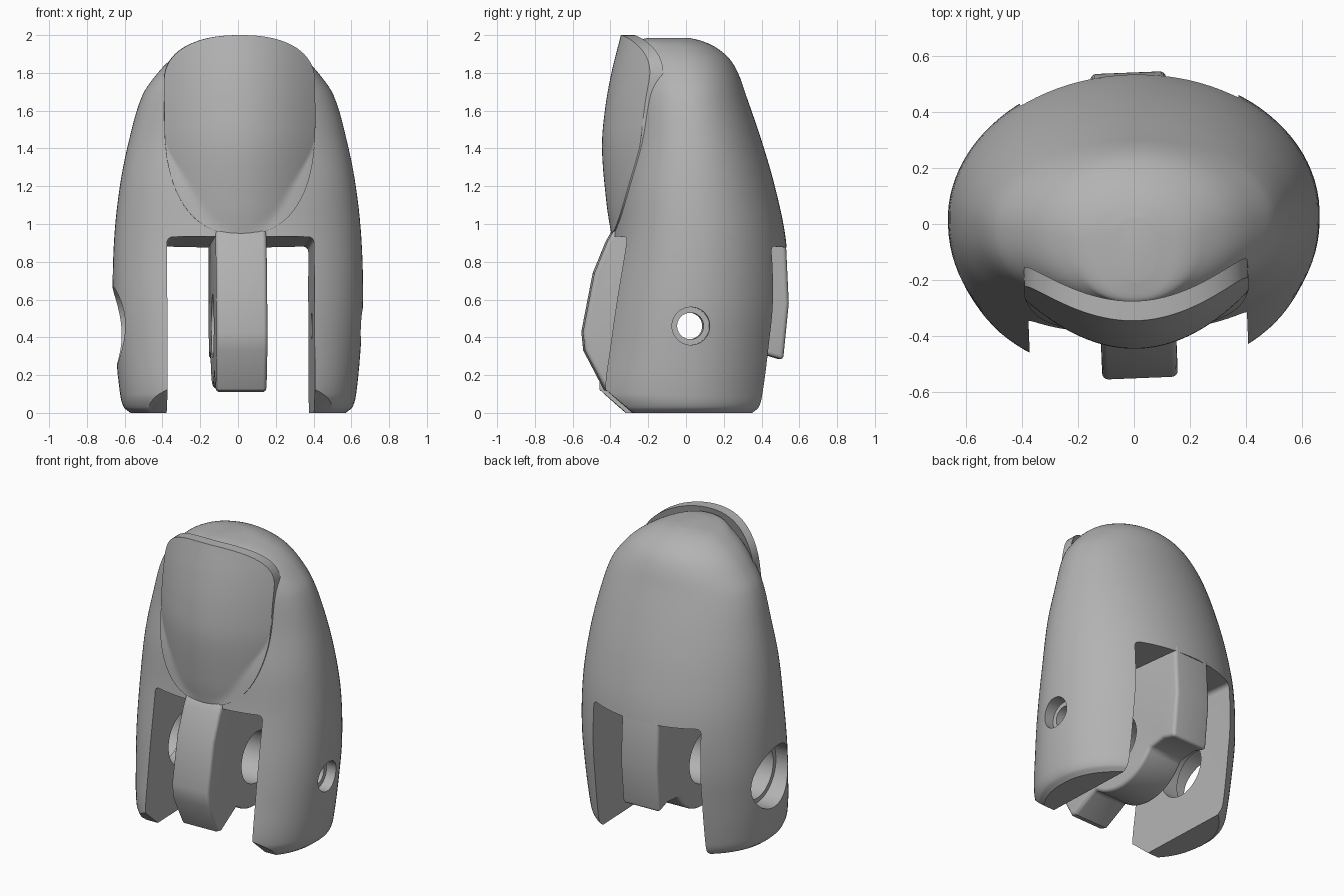
import bpy, bmesh, math

cube = bpy.data.objects.get("Cube")
if cube:
    bpy.data.objects.remove(cube, do_unlink=True)

grey = bpy.data.materials.new("plain_grey")
grey.use_nodes = True
COLOUR = (0.45, 0.45, 0.45, 1)
grey.diffuse_color = COLOUR
grey.node_tree.nodes["Principled BSDF"].inputs["Base Color"].default_value = COLOUR

TWIST = 0.04            # the whole model is turned slightly about z
SLOT, WEB = 0.39, 0.135  # half widths of the slot and of the middle prong
AXIS_Z = 0.46           # height of the hinge axis

# Body sections: height, half width, front y, back y
SECTIONS = [
    (0, .57, -.47, .46), (.03, .605, -.5, .485), (.1, .625, -.53, .5),
    (.35, .65, -.49, .525), (.6, .663, -.447, .545), (.92, .655, -.39, .528),
    (1.2, .625, -.36, .47), (1.45, .575, -.317, .397), (1.68, .507, -.3, .318),
    (1.8, .425, -.295, .275), (1.88, .345, -.29, .225), (1.94, .25, -.28, .15),
    (1.97, .17, -.27, .08), (1.985, .07, -.2, .02)]
# Nail centre line: height, y
NAIL = [(.94, -.395), (1.1, -.42), (1.4, -.445), (1.6, -.43), (1.8, -.395), (2, -.345)]


def smooth_lookup(rows, z):
    """Smooth interpolation of table rows by their first column."""
    z = min(max(z, rows[0][0]), rows[-1][0])
    last = len(rows) - 1
    i = max(k for k in range(last) if rows[k][0] <= z)
    h = rows[i + 1][0] - rows[i][0]
    t = (z - rows[i][0]) / h

    def slope(k, c):
        a, b = rows[max(k - 1, 0)], rows[min(k + 1, last)]
        return (b[c] - a[c]) / (b[0] - a[0])

    out = []
    for c in range(1, len(rows[0])):
        p, q = rows[i][c], rows[i + 1][c]
        m, n = slope(i, c) * h, slope(i + 1, c) * h
        out.append(p + m * t + (3 * (q - p) - 2 * m - n) * t ** 2
                   + (2 * (p - q) + m + n) * t ** 3)
    return out


def section(z):
    a, front, back = smooth_lookup(SECTIONS, z)
    return a, front, back, (front + back) / 4


def round_off(s, power):
    return max(0, 1 - abs(s) ** power) ** (1 / power)


def body_front(x, z):
    a, front, back, mid = section(z)
    return mid + (front - mid) * round_off(min(abs(x) / a, 1), 2.3)


def make(name, bm):
    bmesh.ops.recalc_face_normals(bm, faces=bm.faces)
    mesh = bpy.data.meshes.new(name)
    bm.to_mesh(mesh)
    bm.free()
    obj = bpy.data.objects.new(name, mesh)
    bpy.context.collection.objects.link(obj)
    mesh.materials.append(grey)
    return obj


def extrude_profile(name, points, half):
    """Closed y-z profile extruded along x from -half to half."""
    bm = bmesh.new()
    sides = [[bm.verts.new((x, y, z)) for y, z in points] for x in (-half, half)]
    for side in sides:
        bm.faces.new(side)
    for i in range(len(points)):
        j = (i + 1) % len(points)
        bm.faces.new((sides[0][i], sides[0][j], sides[1][j], sides[1][i]))
    return make(name, bm)


def cylinder_x(name, radius, x0, x1):
    turn = [2 * math.pi * i / 64 for i in range(64)]
    obj = extrude_profile(name, [(radius * math.cos(t), AXIS_Z + radius * math.sin(t))
                                 for t in turn], (x1 - x0) / 2)
    for v in obj.data.vertices:
        v.co.x += (x0 + x1) / 2
    return obj


def activate(obj):
    bpy.context.view_layer.update()
    bpy.ops.object.select_all(action='DESELECT')
    obj.select_set(True)
    bpy.context.view_layer.objects.active = obj


def apply_modifier(obj, mod):
    activate(obj)
    bpy.ops.object.modifier_apply(modifier=mod.name)


def bevel(obj, width):
    mod = obj.modifiers.new("rounding", 'BEVEL')
    mod.width, mod.segments = width, 4
    mod.limit_method, mod.angle_limit = 'ANGLE', math.radians(50)
    apply_modifier(obj, mod)


def cut(obj, cutter):
    mod = obj.modifiers.new("cut", 'BOOLEAN')
    mod.operation, mod.solver, mod.object = 'DIFFERENCE', 'EXACT', cutter
    cutter.hide_render = True
    apply_modifier(obj, mod)
    bpy.data.objects.remove(cutter, do_unlink=True)


# Body: lofted rings, rounder at the back and squarer at the front
bm = bmesh.new()
heights = [p[0] + (q[0] - p[0]) * k / 5 for p, q in zip(SECTIONS, SECTIONS[1:])
           for k in range(5)] + [SECTIONS[-1][0]]
rings = []
SEGMENTS = 96
for z in heights:
    a, front, back, mid = section(z)
    ring = []
    for i in range(SEGMENTS):
        t = 2 * math.pi * i / SEGMENTS
        c, s = math.cos(t), math.sin(t)
        power = 2 if s > 0 else 2.3
        reach = back - mid if s > 0 else mid - front
        x = a * math.copysign(abs(c) ** (2 / power), c)
        y = mid + reach * math.copysign(abs(s) ** (2 / power), s)
        ring.append(bm.verts.new((x, y, z)))
    rings.append(ring)
for low, high in zip(rings, rings[1:]):
    for i in range(SEGMENTS):
        j = (i + 1) % SEGMENTS
        bm.faces.new((low[i], low[j], high[j], high[i]))
bm.faces.new(rings[0])
bm.faces.new(rings[-1])
body = make("body", bm)

# Slot between the side prongs, with a sloping ceiling
slot = extrude_profile("slot_cutter", [(-1, -1), (-1, .975), (1, .845), (1, -1)], SLOT)
bevel(slot, 0.03)
cut(body, slot)
# Slanted toe under the side prongs
cut(body, extrude_profile("toe_cutter", [(-.2, -.087), (-.8, .433), (-.8, -.087)], 1))
# Hinge holes: wide stepped one on the right prong, narrow one on the left
for radius, x0, x1 in ((.18, -1, -.3), (.21, -1, -.52), (.07, .3, 1), (.1, .58, 1)):
    cut(body, cylinder_x("hole_cutter", radius, x0, x1))

# Middle prong: front nub, round hub and back pad in one profile
hub = [(0.33 * math.cos(math.radians(d)), AXIS_Z + 0.33 * math.sin(math.radians(d)))
       for d in range(230, 331, 5)]
prong = extrude_profile("middle_prong", [
    (-.35, 1), (-.385, .97), (-.42, .91), (-.49, .74), (-.55, .43), (-.54, .33),
    (-.43, .12), (-.39, .11)] + hub + [
    (.41, .31), (.51, .28), (.54, .58), (.525, .9), (.5, 1)], WEB)
bevel(prong, 0.022)
cut(prong, cylinder_x("hub_cutter", .17, -1, 1))

# Nail: curved plate with a rounded outline
bm = bmesh.new()
COLS, ROWS = 40, 36
grid = []
for i in range(COLS + 1):
    s = math.sin(math.pi * (i / COLS - 0.5))
    x = 0.4 * s
    bottom = 1.55 - 0.605 * round_off(s, 2.4)
    top = 1.75 + 0.25 * round_off(s, 2.3)
    column = []
    for j in range(ROWS + 1):
        z = bottom + (top - bottom) * j / ROWS
        y = smooth_lookup(NAIL, z)[0] + 1.2 * x * x
        if z < 1.75:
            y = min(y, body_front(x, z) - 0.008)
        column.append(bm.verts.new((x, y, z)))
    grid.append(column)
for p, q in zip(grid, grid[1:]):
    for j in range(ROWS):
        bm.faces.new((p[j], q[j], q[j + 1], p[j + 1]))
new = bmesh.ops.extrude_face_region(bm, geom=bm.faces[:], use_keep_orig=True)["geom"]
bmesh.ops.translate(bm, vec=(0, 0.07, 0),
                    verts=[g for g in new if isinstance(g, bmesh.types.BMVert)])
nail = make("nail", bm)

for obj in (body, prong, nail):
    obj.rotation_euler.z = TWIST
    activate(obj)
    bpy.ops.object.shade_smooth_by_angle(angle=math.radians(35))
